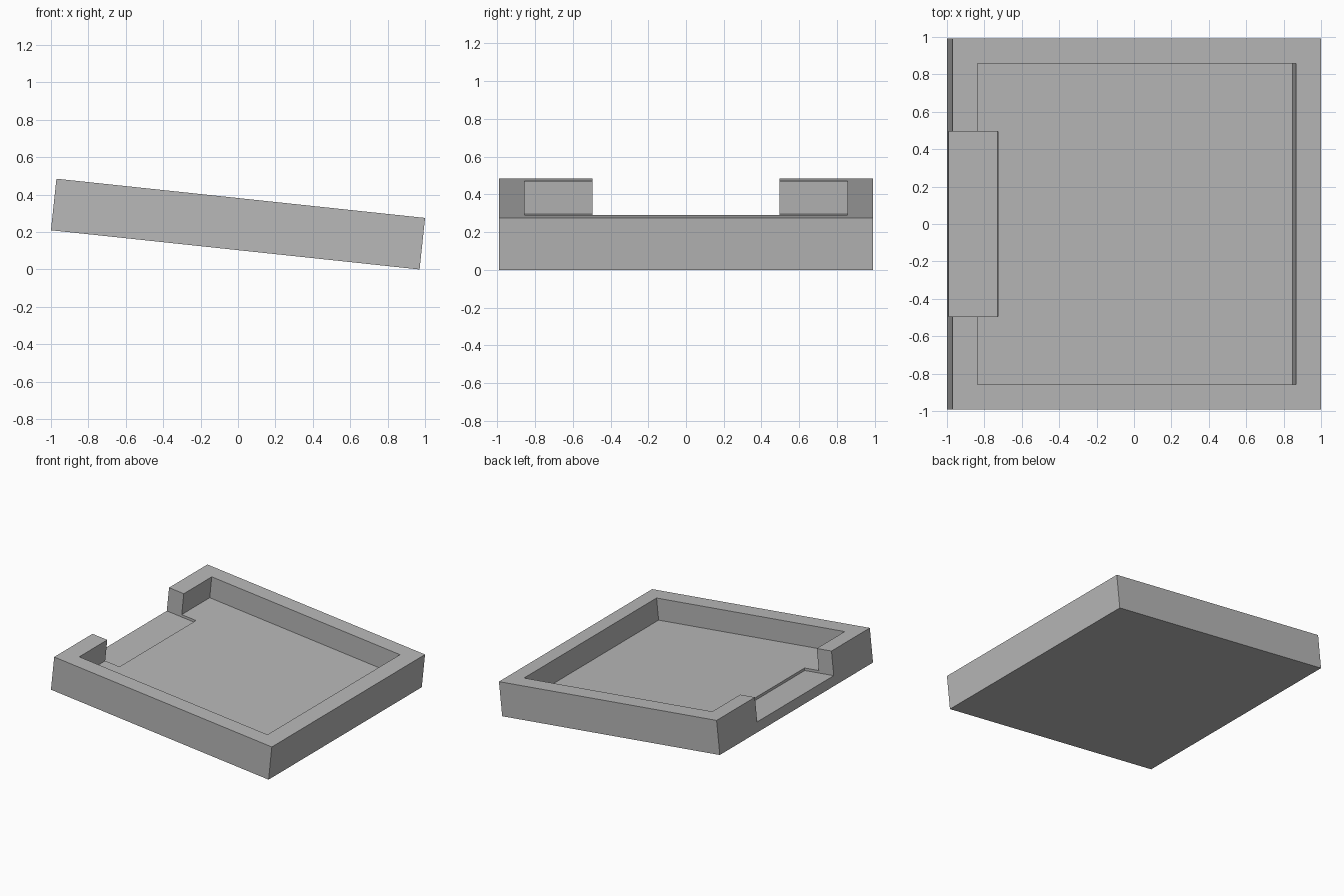
import bpy
import math

cube = bpy.data.objects.get("Cube")
if cube:
    bpy.data.objects.remove(cube, do_unlink=True)

SIDE, HEIGHT = 1.982, 0.277   # outer size of the tray
INNER = 0.857                 # half width of the hollow
FLOOR, SILL = 0.10, 0.08      # thickness under the hollow and under the notch
TILT = math.radians(6.07)

grey = bpy.data.materials.new("plain grey")
grey.use_nodes = True
colour = (0.48, 0.48, 0.48, 1)
grey.diffuse_color = colour
grey.node_tree.nodes["Principled BSDF"].inputs["Base Color"].default_value = colour


def box(name, low, high):
    """Box between two opposite corners."""
    bpy.ops.mesh.primitive_cube_add(size=1)
    obj = bpy.context.object
    obj.name = name
    for v in obj.data.vertices:
        v.co = [(a + b) / 2 + c * (b - a) for a, b, c in zip(low, high, v.co)]
    obj.data.materials.append(grey)
    return obj


def cut(target, cutter):
    """Subtract the cutter and remove it."""
    cutter.hide_render = True
    mod = target.modifiers.new("cut", "BOOLEAN")
    mod.operation = "DIFFERENCE"
    mod.solver = "EXACT"
    mod.object = cutter
    bpy.context.view_layer.objects.active = target
    bpy.ops.object.modifier_apply(modifier=mod.name)
    bpy.data.objects.remove(cutter, do_unlink=True)


# Solid tray block, standing on local z = 0
half = SIDE / 2
tray = box("tray", (-half, -half, 0), (half, half, HEIGHT))

# Square hollow
cut(tray, box("hollow_cutter", (-INNER, -INNER, FLOOR), (INNER, INNER, 1)))

# Notch through the raised wall, sunk slightly into the floor
cut(tray, box("notch_cutter", (-2, -0.495, SILL), (-0.727, 0.495, 1.2)))

# Tilt the tray so its low edge rests on the ground
for v in tray.data.vertices:
    v.co.z -= HEIGHT / 2
tray.rotation_euler.y = TILT
tray.location.z = (SIDE * math.sin(TILT) + HEIGHT * math.cos(TILT)) / 2
